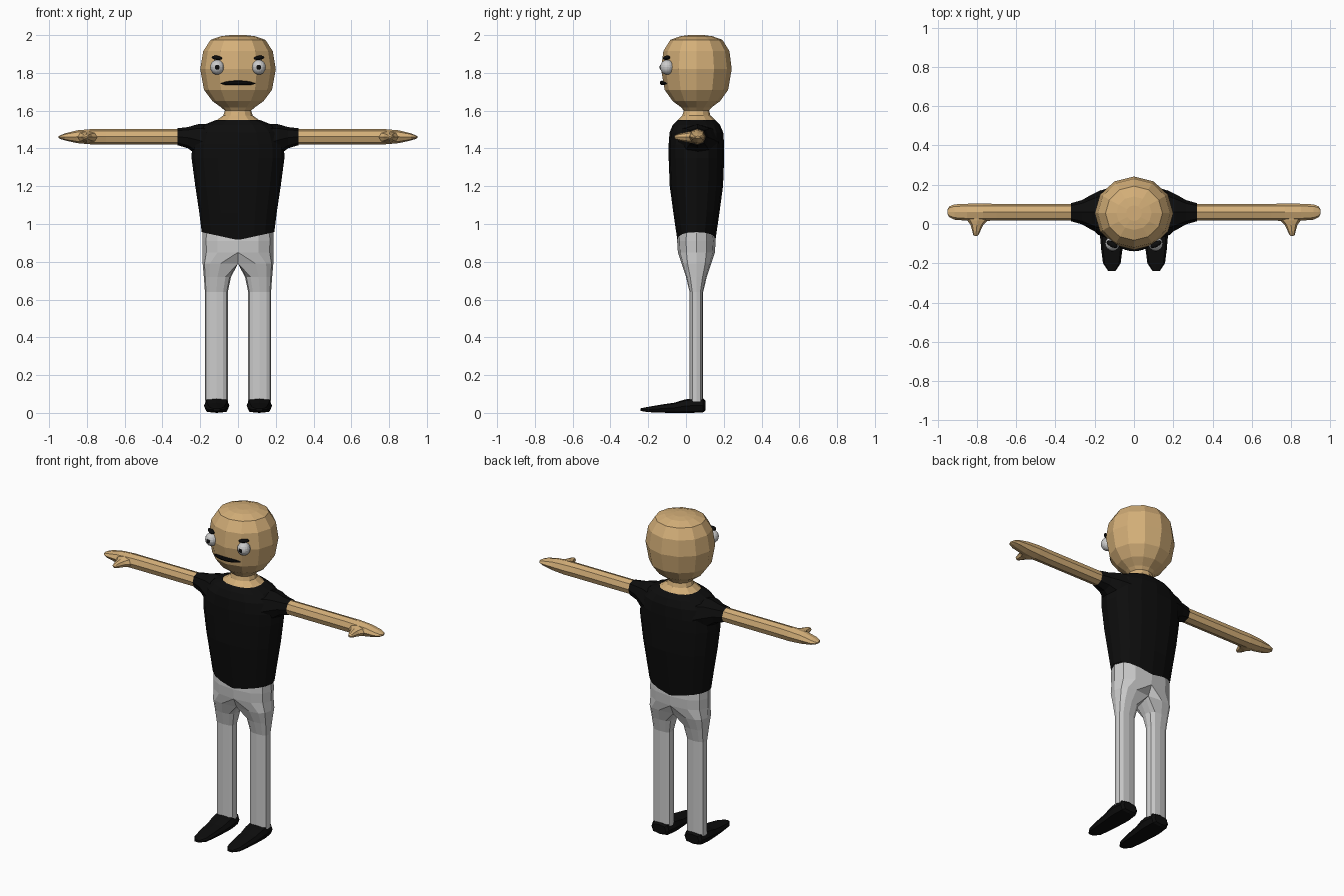
import bpy, bmesh
from math import sin, cos, pi, radians
from mathutils import Vector, Matrix

if "Cube" in bpy.data.objects:
    bpy.data.objects.remove(bpy.data.objects["Cube"])


def material(name, rgb):
    m = bpy.data.materials.new(name)
    m.diffuse_color = (*rgb, 1)
    m.use_nodes = True
    m.node_tree.nodes["Principled BSDF"].inputs["Base Color"].default_value = m.diffuse_color
    return m


SKIN = material("skin", (0.66, 0.43, 0.19))
BLACK = material("black", (0.004, 0.004, 0.004))
CY = 0.055  # body axis in y


def finish(name, bm, mat=None, mirror=False):
    bmesh.ops.recalc_face_normals(bm, faces=bm.faces)
    me = bpy.data.meshes.new(name)
    bm.to_mesh(me)
    bm.free()
    ob = bpy.data.objects.new(name, me)
    bpy.context.collection.objects.link(ob)
    if mat:
        me.materials.append(mat)
    if mirror:
        mod = ob.modifiers.new("mirror", 'MIRROR')
        mod.use_clip = True
    return ob


def power(t, p):
    return 0 if abs(t) < 1e-6 else (abs(t) ** p) * (1 if t > 0 else -1)


def ring(c, u, v, n=8, p=1.0, turn=0.0):
    """Rounded polygon around c, spanned by the half axes u and v."""
    c, u, v = Vector(c), Vector(u), Vector(v)
    ang = [2 * pi * (i + turn) / n for i in range(n)]
    return [c + u * power(cos(a), p) + v * power(sin(a), p) for a in ang]


def loft(name, rings, mat=None, mirror=False, caps=(True, True), seam=False):
    bm = bmesh.new()
    rows = [[bm.verts.new(co) for co in r] for r in rings]
    n = len(rows[0])
    for a, b in zip(rows, rows[1:]):
        for i in range(n):
            j = (i + 1) % n
            # leave the centre seam open where mirrored halves meet
            if seam and all(abs(w.co.x) < 1e-5 for w in (a[i], a[j], b[j], b[i])):
                continue
            bm.faces.new((a[i], a[j], b[j], b[i]))
    if caps[0]:
        bm.faces.new(rows[0])
    if caps[1]:
        bm.faces.new(rows[-1])
    return finish(name, bm, mat, mirror)


def level(z, rx, ry, n=12, p=1.0):
    return ring((0, CY, z), (rx, 0, 0), (0, ry, 0), n, p)


# Head and neck in one turned shape
head = [(1.535, .135, .11), (1.555, .105, .095), (1.575, .078, .074),
        (1.60, .07, .067), (1.617, .088, .08), (1.65, .135, .125),
        (1.71, .18, .168), (1.82, .20, .187), (1.915, .184, .175),
        (1.975, .145, .138), (1.994, .09, .085), (2.0, .04, .04)]
loft("head", [level(*h) for h in head], SKIN, caps=(False, True))

# Shirt body, hem dipping at the front and the back
hem = level(0, .192, .101, 16, .85)
for co in hem:
    co.z = 0.957 - 0.042 * (1 - abs(co.x) / .192)
body = [(1.06, .205, .122), (1.20, .226, .141), (1.35, .246, .147),
        (1.42, .243, .147), (1.485, .222, .142), (1.525, .18, .125),
        (1.55, .118, .10)]
loft("shirt", [hem] + [level(*b, 16, .85) for b in body], BLACK, caps=(False, False))


def across(x, y, z, ry, rz, n=8, p=.9):
    return ring((x, y, z), (0, ry, 0), (0, 0, rz), n, p)


# Sleeves and arms with hands
loft("sleeve", [across(.165, .06, 1.43, .115, .10), across(.215, .06, 1.445, .09, .083),
                across(.265, .06, 1.457, .062, .056), across(.32, .06, 1.462, .046, .045)],
     BLACK, True, (False, False))
loft("arm", [across(.30, .06, 1.462, .042, .042), across(.70, .06, 1.462, .042, .042),
             across(.77, .06, 1.462, .045, .041), across(.85, .06, 1.462, .043, .034),
             across(.915, .061, 1.461, .039, .019), across(.94, .062, 1.46, .028, .010),
             across(.95, .062, 1.46, .012, .005)], SKIN, True, (False, True))
thumb = [(.795, .05, .065, .033), (.797, .018, .052, .030), (.80, -.005, .032, .025),
         (.803, -.035, .021, .019), (.805, -.055, .014, .012), (.805, -.062, .006, .005)]
loft("thumb", [ring((x, y, 1.46), (rx, 0, 0), (0, 0, rz)) for x, y, rx, rz in thumb],
     SKIN, True, (False, True))


# Trousers: half hips running into one leg, mirrored
def hip(z, rx, ry):
    pts = []
    for i in range(7):
        a = -pi / 2 + pi * i / 6
        pts.append(Vector((rx * power(cos(a), .8), CY + ry * power(sin(a), .9), z)))
    return pts + [Vector((0, CY + ry * t, z)) for t in (.6, .3, 0, -.3, -.6)]


def leg(z, x0, x1, ry):
    r = ring(((x0 + x1) / 2, CY, z), ((x1 - x0) / 2, 0, 0), (0, ry, 0), 12, .75)
    return r[9:] + r[:9]


crotch = leg(.79, 0, .187, .078)
for co in crotch[7:]:
    co.x = 0
loft("trousers", [hip(.955, .188, .098), hip(.91, .189, .102), hip(.85, .188, .098), crotch,
                  leg(.72, .037, .181, .055), leg(.64, .054, .175, .036),
                  leg(.06, .054, .175, .036)], None, True, (False, False), True)

# Shoes: flat sole, top tapering to a point
shoe = [(.102, .045, .012, .066), (.09, .06, .003, .076), (.03, .067, 0, .077),
        (-.01, .066, 0, .070), (-.06, .060, 0, .054), (-.13, .054, .001, .044),
        (-.20, .045, .004, .032), (-.24, .018, .010, .024)]
loft("shoe", [ring((.113, y, (z0 + z1) / 2), (w, 0, 0), (0, 0, (z1 - z0) / 2), 8, .6)
              for y, w, z0, z1 in shoe], BLACK, True)


def ball(name, c, size, mat=None, tilt=0, swing=0):
    bm = bmesh.new()
    mtx = (Matrix.Translation(c) @ Matrix.Rotation(radians(swing), 4, 'Z')
           @ Matrix.Rotation(radians(tilt), 4, 'Y') @ Matrix.Diagonal((*size, 1)))
    bmesh.ops.create_uvsphere(bm, u_segments=16, v_segments=10, radius=1, matrix=mtx)
    return finish(name, bm, mat, True)


# Face
ball("eye", (.11, -.10, 1.83), (.037, .037, .039))
ball("pupil", (.11, -.132, 1.83), (.013, .008, .013), BLACK)
ball("eyebrow", (.112, -.103, 1.88), (.031, .014, .011), BLACK, -6, 28)
mouth = []
for i in range(9):
    t = -1 + i / 4
    s = max(.08, (1 - t * t) ** .5)
    mouth.append(across(.092 * t, -.127 + .025 * t * t, 1.747 - .004 * t * t,
                        .012 * s, .012 * s, 8, 1))
loft("mouth", mouth, BLACK)
